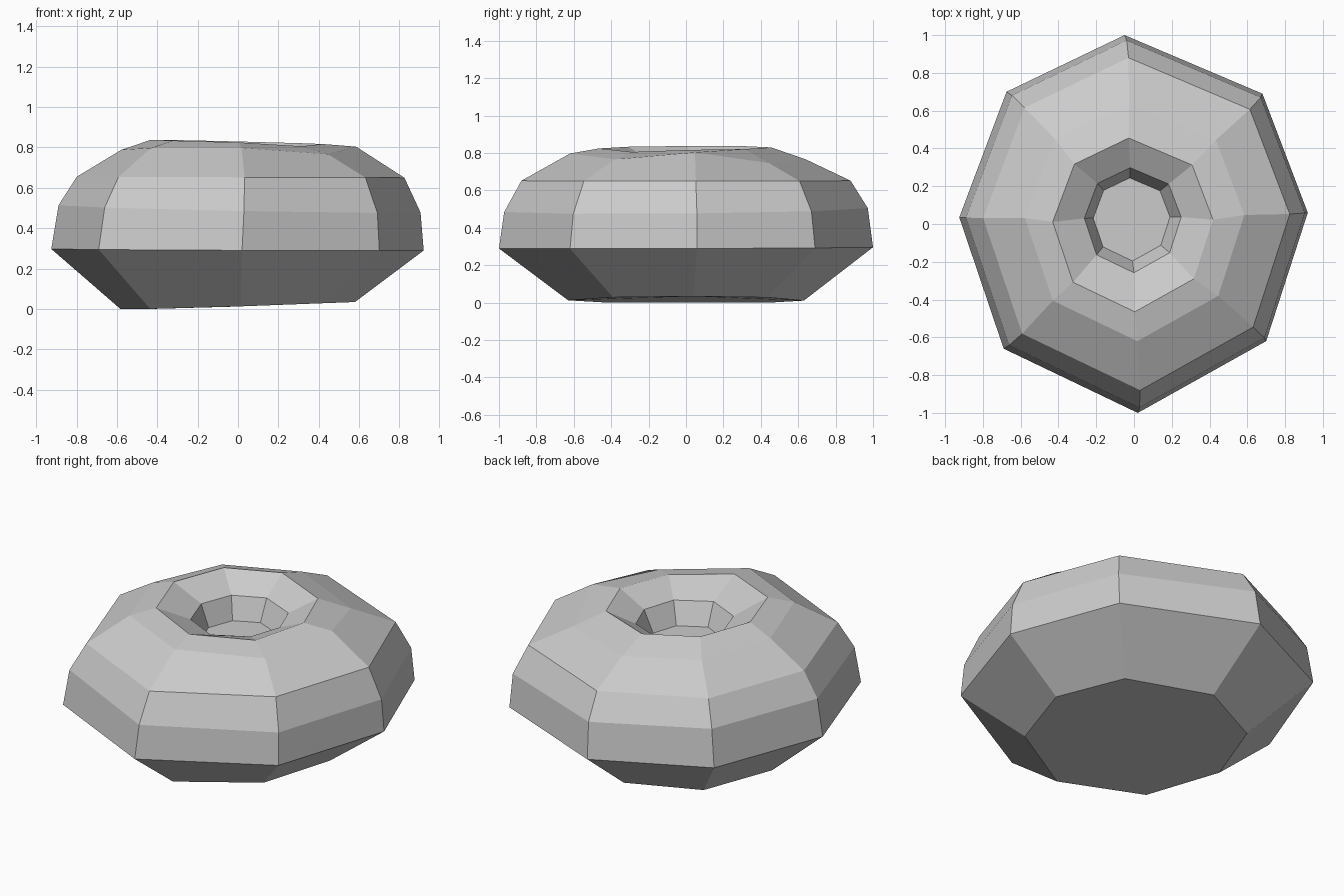
import bpy, bmesh

# Hand-cut octagon outline of the widest rim (counter-clockwise from +x)
outline = [(0.92, 0.06), (0.68, 0.69), (-0.05, 1.0), (-0.675, 0.70),
           (-0.925, 0.035), (-0.69, -0.66), (0.02, -1.0), (0.70, -0.62)]

# Profile rings: scale, height, centre x, centre y, tilt along x, tilt along y
rings = [
    (0.63, 0.012, 0.0, 0.0, 0.038, 0.0),       # base
    (1.0, 0.293, 0.0, 0.0, -0.004, 0.003),     # widest rim
    (0.972, 0.495, 0.01, 0.0, -0.02, 0.01),    # side wall
    (0.88, 0.652, 0.015, 0.0, -0.003, 0.0),    # shoulder
    (0.63, 0.782, 0.005, 0.01, -0.012, -0.025),  # upper shoulder
    (0.46, 0.827, -0.005, -0.005, -0.025, 0.005),  # lip of the hollow
    (0.278, 0.742, -0.006, 0.02, -0.01, 0.0),  # hollow slope
    (0.22, 0.615, -0.012, 0.024, 0.0, 0.0),    # hollow floor
]

# Body: stack the rings, bridge them and cap both ends
bm = bmesh.new()
loops = []
for s, z, cx, cy, tx, ty in rings:
    loop = []
    for ox, oy in outline:
        x, y = cx + ox * s, cy + oy * s
        loop.append(bm.verts.new((x, y, max(0.0, z + tx * x + ty * y))))
    loops.append(loop)
for low, high in zip(loops, loops[1:]):
    for i in range(8):
        j = (i + 1) % 8
        bm.faces.new((low[i], low[j], high[j], high[i]))
bm.faces.new(loops[0][::-1])
bm.faces.new(loops[-1])

# Dents where the upper shoulder is worn down on the right side
loops[4][1].co.z -= 0.02
loops[4][7].co.z -= 0.02
loops[4][0].co.z += 0.03
loops[5][7].co.z -= 0.012

mesh = bpy.data.meshes.new("hollowed_stone")
bm.to_mesh(mesh)
bm.free()
bpy.context.collection.objects.link(bpy.data.objects.new("hollowed_stone", mesh))
